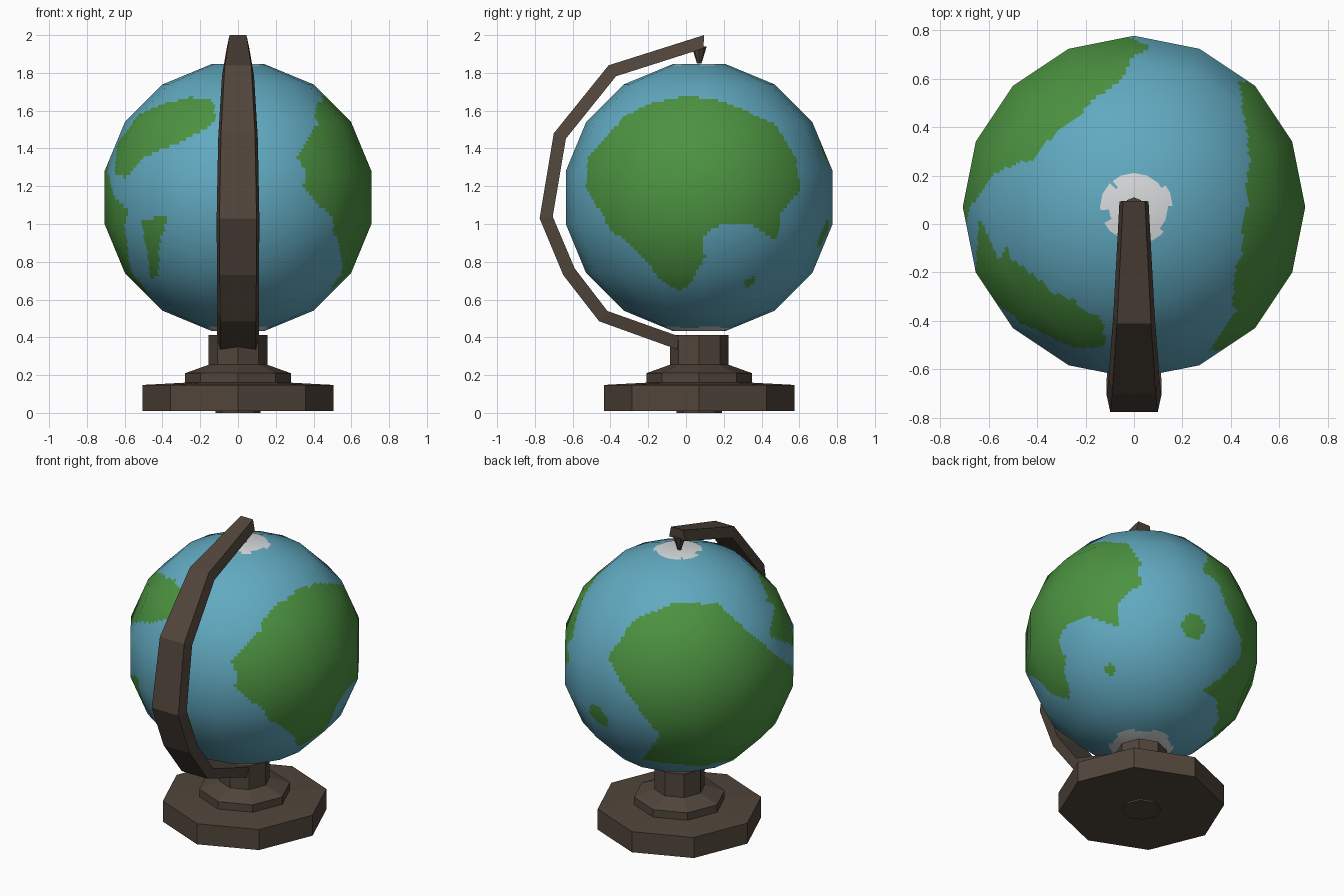
import bpy, bmesh, math
from mathutils import Vector

if "Cube" in bpy.data.objects:
    bpy.data.objects.remove(bpy.data.objects["Cube"])

CY = 0.07                               # y of the globe and stand axis
CENTRE, R = Vector((0, CY, 1.14)), 0.72


def material(name, r, g, b):
    m = bpy.data.materials.new(name)
    m.diffuse_color = (r, g, b, 1)
    m.use_nodes = True
    m.node_tree.nodes["Principled BSDF"].inputs["Base Color"].default_value = m.diffuse_color
    return m


SEA = material("sea_blue", 0.12, 0.40, 0.53)
LAND = material("land_green", 0.072, 0.29, 0.052)
ICE = material("ice_white", 0.68, 0.70, 0.71)
WOOD = material("dark_brown", 0.082, 0.06, 0.044)


def finish(name, bm, *mats):
    bmesh.ops.recalc_face_normals(bm, faces=bm.faces)
    me = bpy.data.meshes.new(name)
    bm.to_mesh(me)
    bm.free()
    for m in mats:
        me.materials.append(m)
    ob = bpy.data.objects.new(name, me)
    bpy.context.collection.objects.link(ob)
    return ob


def loft(name, rings):
    """Closed wooden solid through equal-length rings of points."""
    bm = bmesh.new()
    vs = [[bm.verts.new(p) for p in ring] for ring in rings]
    n = len(vs[0])
    for a, b in zip(vs, vs[1:]):
        for i in range(n):
            bm.faces.new((a[i], a[(i + 1) % n], b[(i + 1) % n], b[i]))
    bm.faces.new(vs[0])
    bm.faces.new(vs[-1])
    finish(name, bm, WOOD)


def turned(name, *profile):
    """Eight-sided turned part about the stand axis from (radius, z) pairs."""
    loft(name, [[(r * math.cos(k * math.tau / 8), CY + r * math.sin(k * math.tau / 8), z)
                 for k in range(8)] for r, z in profile])


# stand
turned("foot_plug", (0.12, 0), (0.12, 0.02))
turned("base_plate", (0.505, 0.01), (0.505, 0.148), (0.28, 0.16))
turned("base_step", (0.28, 0.155), (0.28, 0.21), (0.155, 0.255))
turned("post", (0.155, 0.25), (0.155, 0.412))
turned("pivot_pin", (0.012, 1.85), (0.04, 1.94))


# curved arm: outer y, z and half width; the inner side lies 0.07 nearer the globe
def arm_section(y, z, w):
    outer = Vector((0, y, z))
    inner = outer + (CENTRE - outer).normalized() * 0.07
    return [(-w, y, z), (w, y, z), (w + 0.015, inner.y, inner.z), (-w - 0.015, inner.y, inner.z)]


loft("meridian_arm", [arm_section(*s) for s in (
    (0.095, 2.0, 0.045), (-0.41, 1.84, 0.07), (-0.70, 1.48, 0.09), (-0.775, 1.03, 0.098),
    (-0.65, 0.73, 0.097), (-0.46, 0.485, 0.095), (-0.03, 0.33, 0.095))])


# land outlines, each seen from one direction, in globe radii
lands = []


def land(azimuth, elevation, *pts):
    a, e = math.radians(azimuth), math.radians(elevation)
    flat = Vector((math.sin(a), -math.cos(a), 0))
    right, z = Vector((math.cos(a), math.sin(a), 0)), Vector((0, 0, 1))
    lands.append((right, z * math.cos(e) - flat * math.sin(e), flat * math.cos(e) + z * math.sin(e), pts))


# great right-hand continent
land(90, 0, (-.845, .085), (-.83, .3), (-.56, .6), (-.38, .7), (-.1, .76), (.18, .72), (.56, .55),
     (.72, .3), (.76, .06), (.6, -.13), (.58, -.32), (.4, -.21), (.18, -.2), (.04, -.27),
     (.04, -.45), (-.07, -.65), (-.15, -.7), (-.27, -.63), (-.48, -.38), (-.66, -.24))
# back-left continent and its edge reaching round to the front
land(215, 22, (-.61, .02), (-.4, .34), (-.08, .48), (.32, .49), (.64, .2), (1.05, -.16), (1.05, -.33),
     (.78, -.7), (.53, -.88), (.18, -.94), (-.32, -.88), (-.17, -.65), (-.43, -.31))
land(0, 0, (-1.1, .18), (-.96, .18), (-.95, -.05), (-.87, -.15), (-.91, -.38), (-1.1, -.5))
# front-left upper and lower lands
land(0, 0, (-.17, .56), (-.18, .72), (-.35, .75), (-.56, .7), (-.74, .62), (-.9, .4), (-.92, .18),
     (-.84, .15), (-.7, .3), (-.35, .45))
land(0, 0, (-.73, -.17), (-.52, -.13), (-.59, -.37), (-.59, -.59), (-.65, -.6), (-.68, -.37))
# round islands: direction and radius
ISLANDS = [(Vector((.67, .38, -.635)), .05), (Vector((.2, .936, -.28)), .11)]


def inside(x, y, poly):
    hit = False
    for (x1, y1), (x2, y2) in zip(poly, poly[1:] + poly[:1]):
        if (y1 > y) != (y2 > y) and x < (x2 - x1) * (y - y1) / (y2 - y1) + x1:
            hit = not hit
    return hit


def surface(d):
    """Material slot for a point d on the unit globe."""
    flat = math.hypot(d.x - (0.015 if d.z > 0 else 0), d.y) * 0.71
    wobble = 1 + 0.07 * math.sin(5 * math.atan2(d.y, d.x))
    if flat < (0.137 if d.z > 0 else 0.19) * wobble:
        return 2
    if any((d - c).length < r for c, r in ISLANDS):
        return 1
    return int(any(d.dot(out) > 0 and inside(d.dot(right), d.dot(up), poly)
                   for right, up, out, poly in lands))


# globe: 16 flat sides by 7 bands with flat poles, finely cut for colouring
def corner(seg, ring):
    lat, lon = math.radians(-78.75 + 22.5 * ring), math.radians(22.5 * seg)
    return CENTRE + R * Vector((math.cos(lat) * math.cos(lon), math.cos(lat) * math.sin(lon), math.sin(lat)))


bm = bmesh.new()


def patch(a, b, c, d, cut):
    """Flat grid over the quad a-b-c-d, which may narrow to a point."""
    def at(i, j):
        return a.lerp(b, i / cut).lerp(d.lerp(c, i / cut), j / cut)
    for j in range(cut):
        for i in range(cut):
            q = (at(i, j), at(i + 1, j), at(i + 1, j + 1), at(i, j + 1))
            bm.faces.new([bm.verts.new(p) for p in q])


for s in range(16):
    for r in range(7):
        patch(corner(s, r), corner(s + 1, r), corner(s + 1, r + 1), corner(s, r + 1), 13)
    for ring in (0, 7):                  # polar cap wedges
        hub = Vector((0, CY, corner(0, ring).z))
        patch(corner(s, ring), corner(s + 1, ring), hub, hub, 4)
bmesh.ops.remove_doubles(bm, verts=bm.verts, dist=0.0005)
for f in bm.faces:
    f.smooth = True
    f.material_index = surface((f.calc_center_median() - CENTRE) / 0.71)
globe = finish("globe", bm, SEA, LAND, ICE)
globe.data.normals_split_custom_set_from_vertices(
    [(v.co - CENTRE).normalized() for v in globe.data.vertices])
